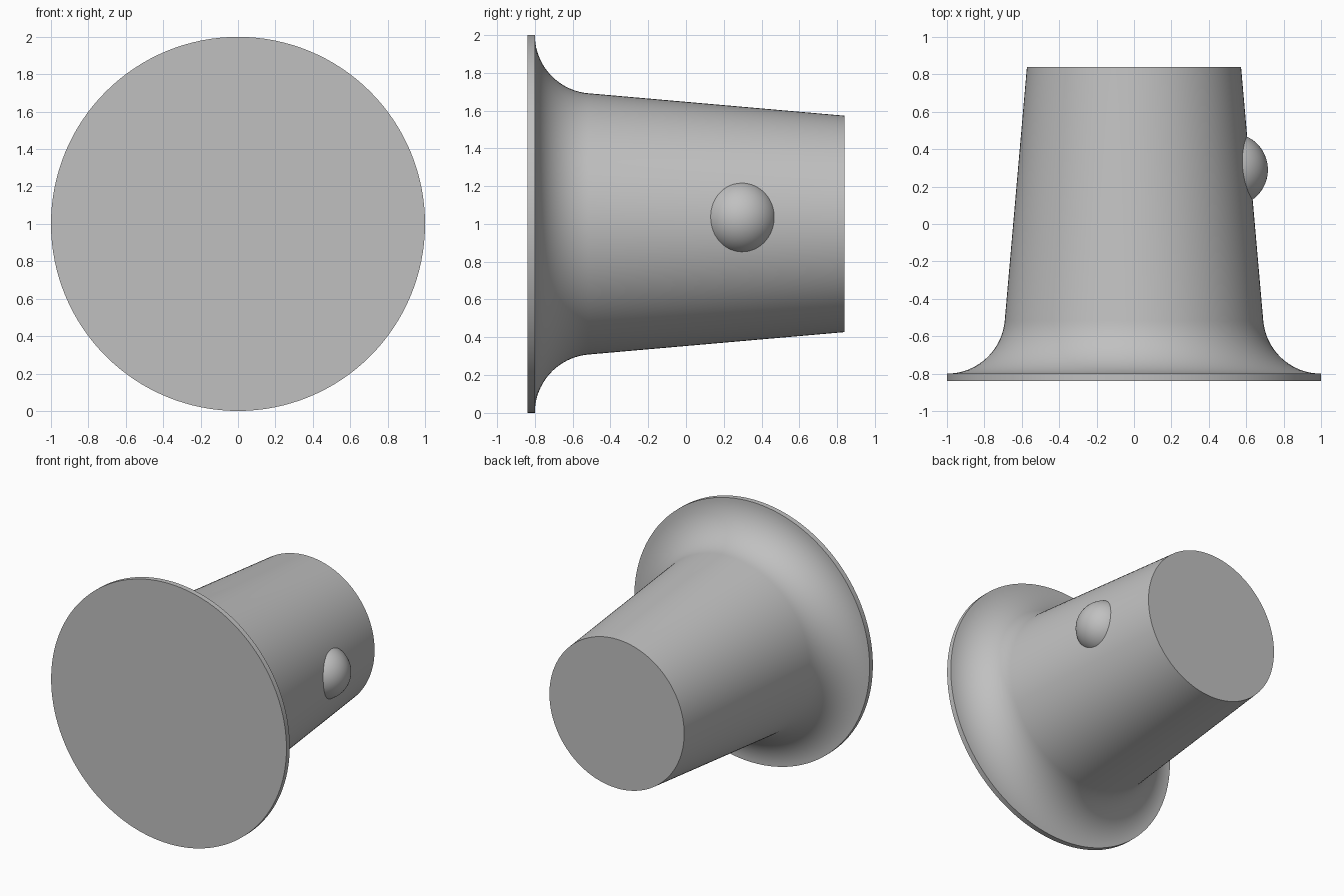
import bpy, bmesh, math
from mathutils import Matrix, Vector

cube = bpy.data.objects.get("Cube")
if cube:
    bpy.data.objects.remove(cube, do_unlink=True)

grey = bpy.data.materials.new("plain grey")
grey.use_nodes = True
colour = (0.53, 0.53, 0.53, 1)
grey.diffuse_color = colour
grey.node_tree.nodes["Principled BSDF"].inputs["Base Color"].default_value = colour

SIDES = 128
BACK, FRONT, RIM = 0.84, -0.84, -0.80
FILLET = 0.31                 # radius of the flare
DRAFT = math.radians(5)       # taper of the stem


def finish(name, bm):
    """Turn a bmesh into a smooth-shaded object with sharp edges kept."""
    bmesh.ops.recalc_face_normals(bm, faces=bm.faces)
    mesh = bpy.data.meshes.new(name)
    bm.to_mesh(mesh)
    bm.free()
    mesh.materials.append(grey)
    obj = bpy.data.objects.new(name, mesh)
    bpy.context.collection.objects.link(obj)
    bpy.ops.object.select_all(action='DESELECT')
    obj.select_set(True)
    bpy.context.view_layer.objects.active = obj
    bpy.ops.object.shade_smooth_by_angle(angle=math.radians(30))
    return obj


# Profile of the body as (radius, y): flange, concave flare, tapered stem
profile = [(1, FRONT)]
steps = 20
for i in range(steps + 1):
    a = math.radians(90) + (DRAFT - math.radians(90)) * i / steps
    profile.append((1 - FILLET * math.cos(a), RIM + FILLET * (1 - math.sin(a))))
r, y = profile[-1]
profile.append((r - (BACK - y) * math.tan(DRAFT), BACK))

# Revolved body with a flat cap at each end
bm = bmesh.new()
rings = []
for r, y in profile:
    rings.append([bm.verts.new((r * math.cos(t), y, 1 + r * math.sin(t)))
                  for t in (math.tau * k / SIDES for k in range(SIDES))])
for lower, upper in zip(rings, rings[1:]):
    for k in range(SIDES):
        n = (k + 1) % SIDES
        bm.faces.new((lower[k], lower[n], upper[n], upper[k]))
bm.faces.new(rings[0])
bm.faces.new(rings[-1])
finish("flared_stem", bm)

# Round button half sunk into the left side of the stem
bm = bmesh.new()
place = Matrix.Translation(Vector((0.52, 0.29, 1.03))) @ Matrix.Rotation(math.pi / 2, 4, 'Y')
bmesh.ops.create_uvsphere(bm, u_segments=64, v_segments=32, radius=0.196, matrix=place)
finish("side_button", bm)
